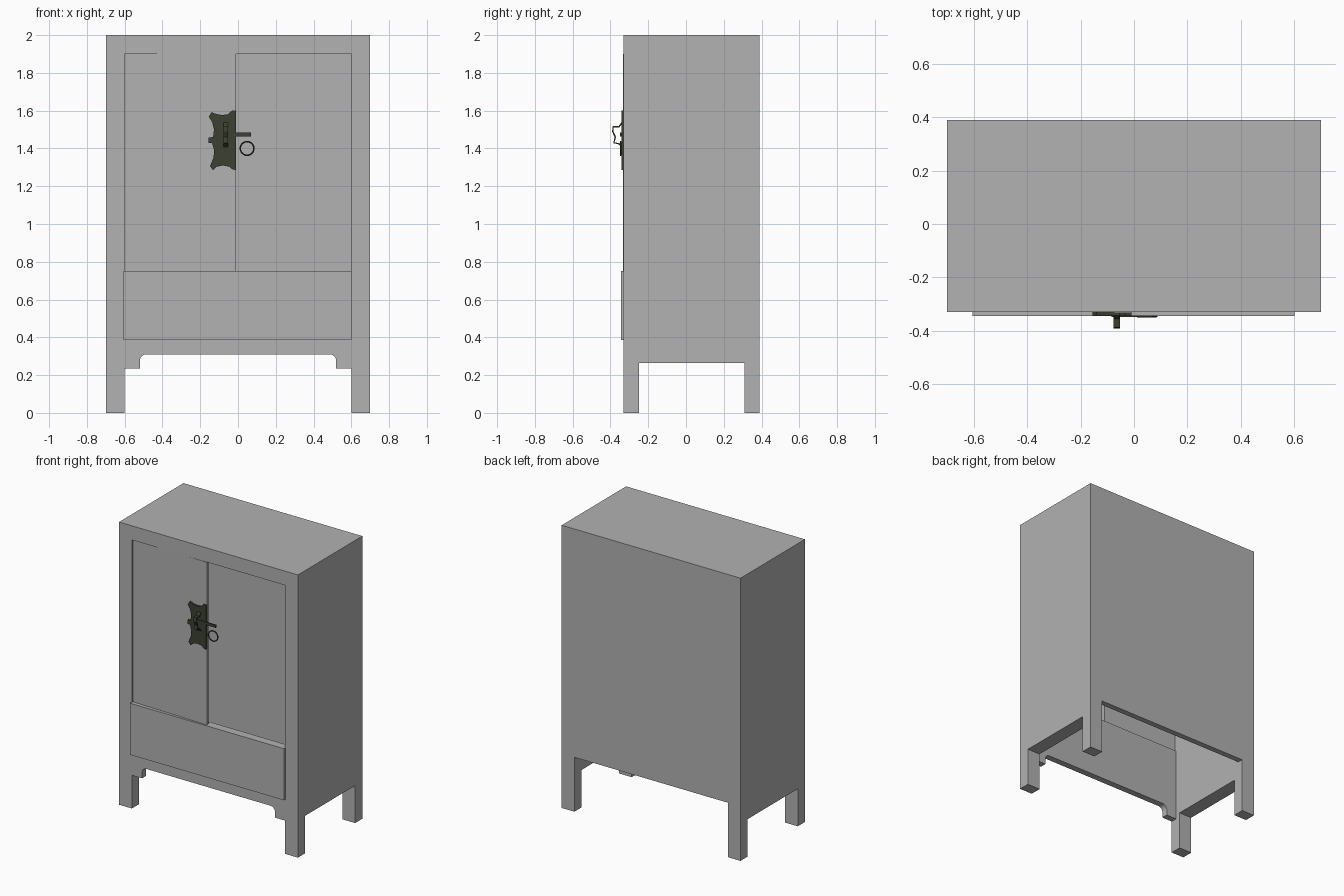
import bpy, bmesh, math
from mathutils import Vector

cube = bpy.data.objects.get("Cube")
if cube:
    bpy.data.objects.remove(cube, do_unlink=True)


def material(name, rgb):
    m = bpy.data.materials.new(name)
    m.use_nodes = True
    m.diffuse_color = (*rgb, 1)
    m.node_tree.nodes["Principled BSDF"].inputs["Base Color"].default_value = (*rgb, 1)
    return m


WOOD = material("grey paint", (0.445, 0.445, 0.445))
METAL = material("dark bronze", (0.045, 0.051, 0.031))


def prism(name, outline, axis, start, end, mat):
    """Extrude a flat outline along x (outline in y, z) or y (outline in x, z)."""
    bm = bmesh.new()
    place = (lambda a, b: (start, a, b)) if axis == "x" else (lambda a, b: (a, start, b))
    face = bm.faces.new([bm.verts.new(place(a, b)) for a, b in outline])
    out = bmesh.ops.extrude_face_region(bm, geom=[face])
    d = end - start
    shift = Vector((d, 0, 0)) if axis == "x" else Vector((0, d, 0))
    bmesh.ops.translate(bm, vec=shift, verts=[v for v in out["geom"] if isinstance(v, bmesh.types.BMVert)])
    bmesh.ops.recalc_face_normals(bm, faces=bm.faces)
    me = bpy.data.meshes.new(name)
    bm.to_mesh(me)
    bm.free()
    ob = bpy.data.objects.new(name, me)
    bpy.context.collection.objects.link(ob)
    me.materials.append(mat)
    return ob


def box(name, x0, x1, y0, y1, z0, z1, mat):
    return prism(name, [(x0, z0), (x1, z0), (x1, z1), (x0, z1)], "y", y0, y1, mat)


FRONT, BACK, INNER, OUTER = -0.33, 0.39, 0.6, 0.7

# Solid side panels, each with a front and a back leg
side = [(FRONT, 0), (-0.25, 0), (-0.25, 0.265), (0.31, 0.265),
        (0.31, 0), (BACK, 0), (BACK, 2), (FRONT, 2)]
prism("left_side", side, "x", INNER, OUTER, WOOD)
prism("right_side", side, "x", -OUTER, -INNER, WOOD)

# Top and back panels; the carcass is open underneath
box("top_panel", -INNER, INNER, FRONT, BACK, 1.9, 2, WOOD)
box("back_panel", -INNER, INNER, BACK - 0.04, BACK, 0.385, 1.9, WOOD)

# Lower front panel with a rounded bracket at each leg
half = [(INNER, 0.75), (INNER, 0.235), (0.52, 0.235)]
for i in range(7):
    a = math.radians(15 * i)
    half.append((0.485 + 0.035 * math.cos(a), 0.275 + 0.035 * math.sin(a)))
apron = half + [(-x, z) for x, z in reversed(half)]
prism("front_apron", apron, "y", FRONT, -0.285, WOOD)

# Drawer front, standing slightly proud
box("drawer_front", -0.605, 0.602, -0.345, FRONT, 0.385, 0.75, WOOD)

# Right door, hinged at the side and a little ajar; the other doorway is open
door = box("right_door", 0, 0.59, 0, 0.02, 0.75, 1.9, WOOD)
door.location = (-INNER, -0.317, 0)
door.rotation_euler.z = -math.radians(1.7)

# Scalloped lock plate on the right door
plate = [(-0.01, 1.285), (-0.01, 1.6), (-0.032, 1.6), (-0.055, 1.58), (-0.085, 1.577),
         (-0.115, 1.582), (-0.14, 1.592), (-0.155, 1.567), (-0.137, 1.54), (-0.127, 1.5),
         (-0.132, 1.46), (-0.155, 1.458), (-0.155, 1.43), (-0.137, 1.428), (-0.126, 1.39),
         (-0.13, 1.35), (-0.148, 1.307), (-0.133, 1.285), (-0.115, 1.303), (-0.08, 1.31),
         (-0.045, 1.303), (-0.028, 1.288)]
prism("lock_plate", plate, "y", -0.342, -0.328, METAL)

# Curved handle made from a strip of even thickness
path = [Vector(p) for p in [(-0.34, 1.535), (-0.355, 1.515), (-0.385, 1.515), (-0.388, 1.49),
                            (-0.374, 1.46), (-0.382, 1.43), (-0.355, 1.425), (-0.34, 1.41)]]
near, far = [], []
for i, p in enumerate(path):
    t = (path[min(i + 1, len(path) - 1)] - path[max(i - 1, 0)]).normalized()
    n = Vector((-t.y, t.x)) * 0.004
    near.append(tuple(p + n))
    far.append(tuple(p - n))
prism("handle", near + far[::-1], "x", -0.076, -0.052, METAL)

# Sliding bolt and pull ring
box("bolt", -0.085, 0.07, -0.349, -0.342, 1.464, 1.484, METAL)
bpy.ops.mesh.primitive_torus_add(major_radius=0.036, minor_radius=0.004, major_segments=32,
                                 minor_segments=8, location=(0.048, -0.346, 1.4),
                                 rotation=(math.pi / 2, 0, 0))
ring = bpy.context.object
ring.name = "pull_ring"
ring.data.materials.append(METAL)
bpy.ops.object.shade_smooth_by_angle()
